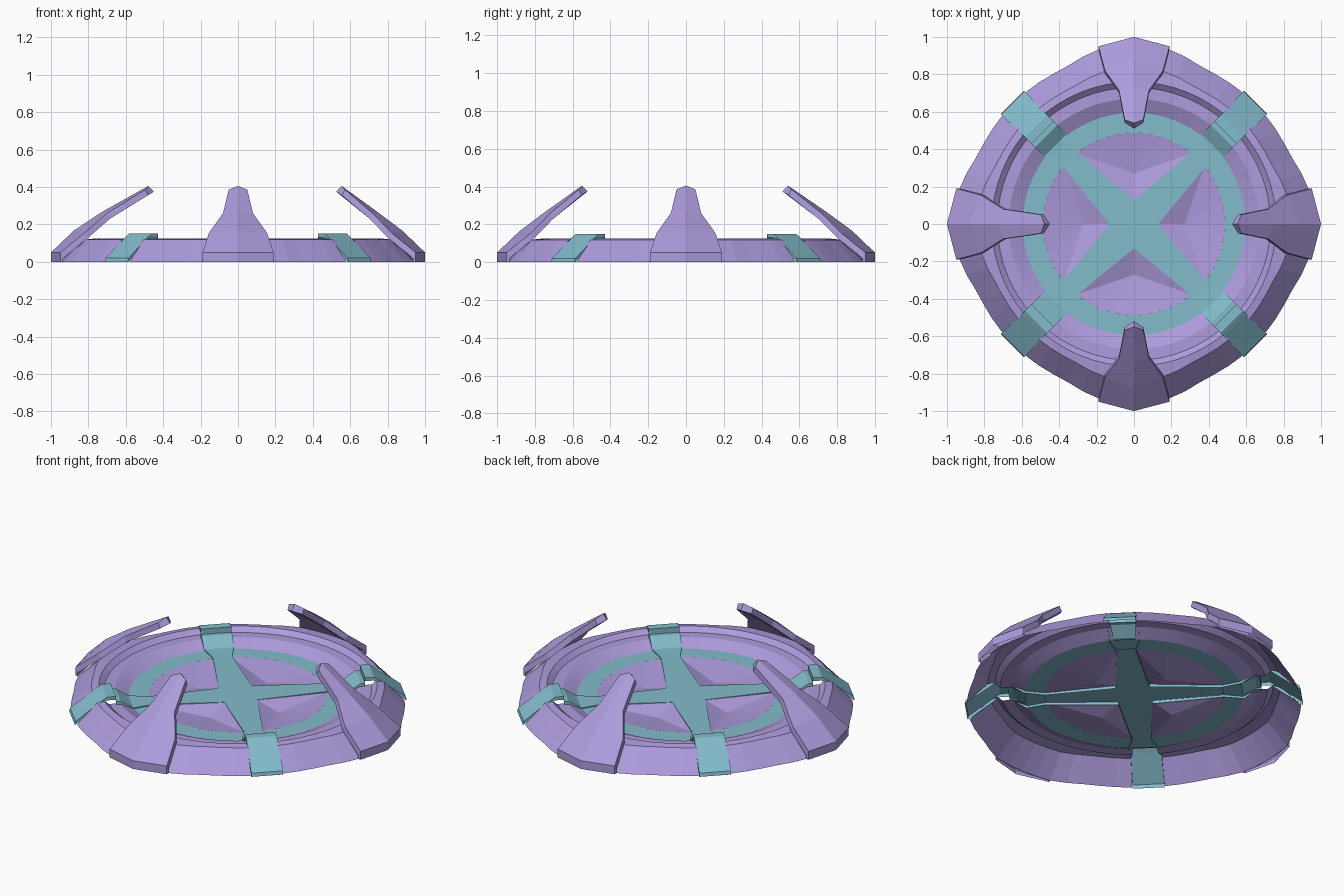
import bpy, math
from mathutils import Matrix, Vector

if "Cube" in bpy.data.objects:
    bpy.data.objects.remove(bpy.data.objects["Cube"])


def material(name, rgb):
    m = bpy.data.materials.new(name)
    m.diffuse_color = (*rgb, 1)
    m.use_nodes = True
    m.node_tree.nodes["Principled BSDF"].inputs["Base Color"].default_value = m.diffuse_color
    return m


PURPLE = material("purple", (0.42, 0.33, 0.72))
TEAL = material("teal", (0.23, 0.50, 0.60))


def make(name, verts, faces, mat, turn=0.0):
    me = bpy.data.meshes.new(name)
    rot = Matrix.Rotation(turn, 4, 'Z')
    me.from_pydata([rot @ Vector(v) for v in verts], [], faces)
    me.materials.append(mat)
    me.update()
    ob = bpy.data.objects.new(name, me)
    bpy.context.collection.objects.link(ob)
    return ob


SEG = 64


def bulge(i):
    # 1 under a claw, fading to 0 between claws
    a = abs((i * 360 / SEG + 45) % 90 - 45)
    return max(0, min(1, (24 - a) / 12))


def lathe(name, profile, mat, gap=False):
    # profile rows: radius, height, extra radius under the claws
    n = len(profile)
    verts, faces = [], []
    for i in range(SEG):
        a = 2 * math.pi * i / SEG
        for r, z, extra in profile:
            q = r + extra * bulge(i)
            verts.append((q * math.cos(a), q * math.sin(a), z))
    for i in range(SEG):
        if gap and i % 16 in (7, 8):
            continue  # the bands fill this gap
        j = (i + 1) % SEG
        for k in range(n - 1):
            faces.append((i * n + k, j * n + k, j * n + k + 1, i * n + k + 1))
    return make(name, verts, faces, mat)


# Stepped outer body and flat inlaid ring
lathe("outer_body", [(.912, 0, .04), (.80, .118, .03), (.76, .125, 0), (.73, .10, 0),
                     (.67, .10, 0), (.595, .065, 0)], PURPLE, gap=True)
lathe("inlay_ring", [(.595, .065, 0), (.487, .065, 0)], TEAL)

# Sunken faceted floor panels between the cross arms
for s in range(4):
    verts = [(.27, 0, .03), (.13, 0, .068)]
    for k in range(13):
        a = math.radians(-39.2 + 78.4 * k / 12)
        verts.append((.487 * math.cos(a), .487 * math.sin(a), .065))
    faces = [(0, k, k + 1) for k in range(2, 14)] + [(0, 1, 2), (0, 14, 1)]
    make("floor_panel", verts, faces, PURPLE, s * math.pi / 2)

# Cross arms that climb over the rim: radius, height, half width
BAND = [(.092, .07, .092), (.487, .07, .053), (.595, .072, .083), (.665, .118, .085),
        (.69, .118, .085), (.69, .15, .085), (.74, .15, .085), (.765, .133, .085),
        (.915, .02, .088), (.92, 0, .088)]
for s in range(4):
    verts, faces = [], []
    for r, z, w in BAND:
        low = max(0, z - .02)
        verts += [(r, w, low), (r, w, z), (r, -w, z), (r, -w, low)]
    for i in range(len(BAND) - 1):
        for k in range(3):
            a = i * 4 + k
            faces.append((a, a + 4, a + 5, a + 1))
    make("cross_band", verts, faces, TEAL, math.pi / 4 + s * math.pi / 2)
c = .092
make("cross_centre", [(c, c, .07), (-c, c, .07), (-c, -c, .07), (c, -c, .07)],
     [(0, 1, 2, 3)], TEAL, math.pi / 4)

# Claws: ridge radius and height, edge radius, half width, edge height
CLAW = [(1.0, 0, .95, .19, 0), (1.0, .05, .95, .19, .05), (.88, .165, .82, .155, .155),
        (.74, .268, .715, .08, .26), (.54, .405, .557, .05, .385)]


def claw(turn, tip_shift):
    verts, faces = [], []
    last = len(CLAW) - 1
    for i, (r, z, er, w, ez) in enumerate(CLAW):
        sh = tip_shift if i == last else tip_shift * .25 if i == 3 else 0
        r, er = r + sh, er + sh
        lo = 0 if i < 1 else .03
        verts += [(er, w, ez), (r, 0, z), (er, -w, ez),
                  (er - .015, -w, ez - lo), (r - .03, 0, z - lo), (er - .015, w, ez - lo)]
    for i in range(last):
        for k in range(6):
            a, b = i * 6 + k, i * 6 + (k + 1) % 6
            faces.append((a, b, b + 6, a + 6))
    t = last * 6
    faces += [(t, t + 1, t + 4, t + 5), (t + 1, t + 2, t + 3, t + 4)]
    make("claw", verts, faces, PURPLE, turn)


for s, shift in enumerate((.015, .0, -.06, .01)):
    claw(s * math.pi / 2, shift)
